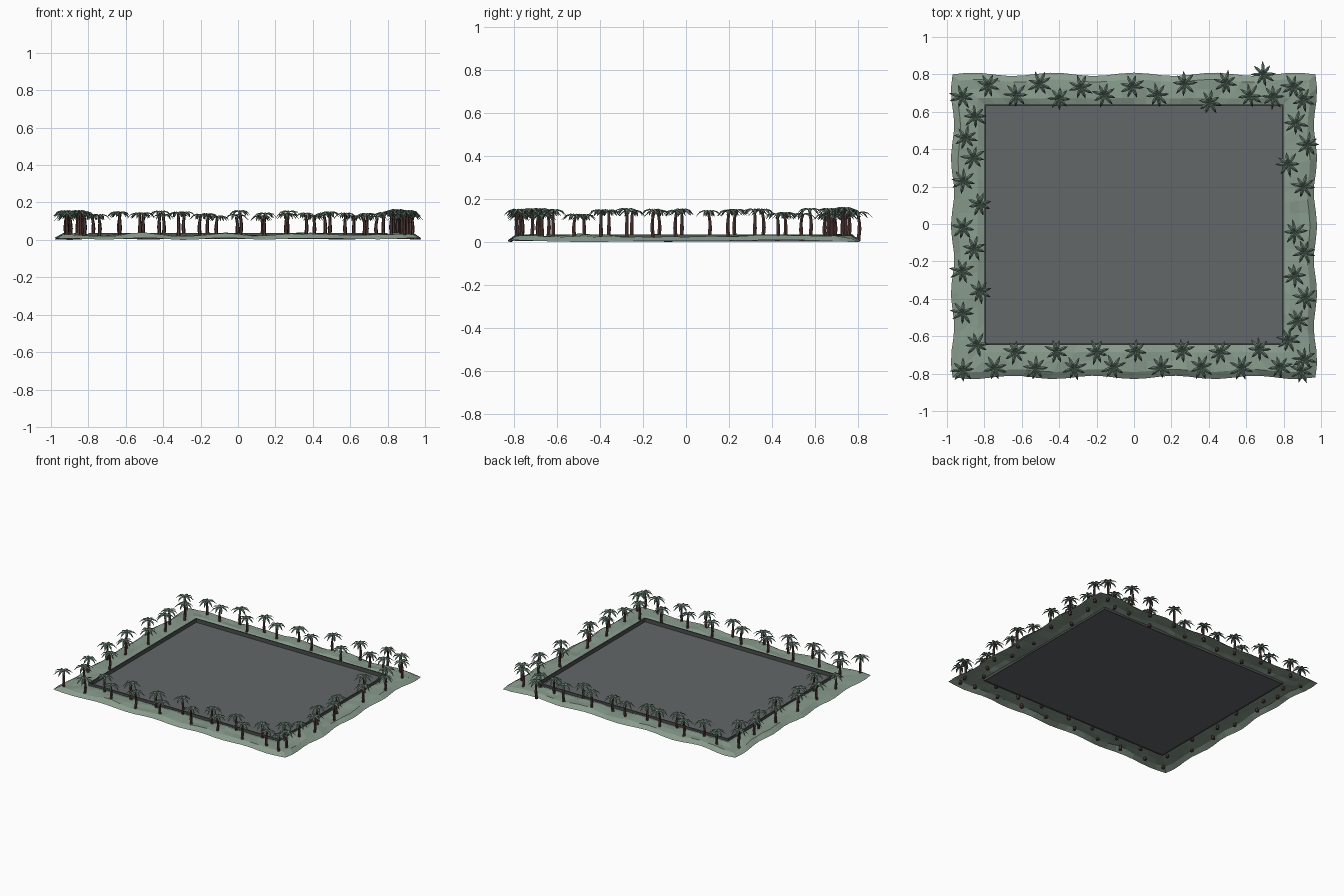
import bpy, bmesh, math, random
from mathutils import Vector

if "Cube" in bpy.data.objects:
    bpy.data.objects.remove(bpy.data.objects["Cube"])

random.seed(7)


def material(name, rgb):
    m = bpy.data.materials.new(name)
    m.diffuse_color = (*rgb, 1)
    m.use_nodes = True
    m.node_tree.nodes["Principled BSDF"].inputs["Base Color"].default_value = m.diffuse_color
    return m


GREEN = material("grey green ground", (0.25, 0.33, 0.265))
GREY = material("floor grey", (0.125, 0.135, 0.14))
DARK = material("wall dark grey", (0.075, 0.08, 0.08))
BROWN = material("trunk brown", (0.085, 0.045, 0.04))
LEAF = material("palm leaf green", (0.13, 0.2, 0.155))


def finish(bm, name, mats):
    me = bpy.data.meshes.new(name)
    bm.to_mesh(me)
    bm.free()
    for m in mats:
        me.materials.append(m)
    ob = bpy.data.objects.new(name, me)
    bpy.context.collection.objects.link(ob)
    return ob


X0, X1, Y0, Y1 = -0.79, 0.79, -0.64, 0.63        # inner rectangle
OX0, OX1, OY0, OY1 = -0.97, 0.97, -0.82, 0.80    # outer rectangle

# floor: one flat sheet
bm = bmesh.new()
bm.faces.new([bm.verts.new((x, y, 0.008)) for x, y in
              ((X0, Y0), (X1, Y0), (X1, Y1), (X0, Y1))])
finish(bm, "floor", [GREY])

# low wall round the floor
bm = bmesh.new()
T, H = 0.008, 0.036
for x0, x1, y0, y1 in ((X0 - T, X1 + T, Y0 - T, Y0), (X0 - T, X1 + T, Y1, Y1 + T),
                       (X0 - T, X0, Y0, Y1), (X1, X1 + T, Y0, Y1)):
    r = bmesh.ops.create_cube(bm, size=1)
    for v in r["verts"]:
        v.co = Vector(((x0 + x1) / 2 + v.co.x * (x1 - x0),
                       (y0 + y1) / 2 + v.co.y * (y1 - y0),
                       0.004 + (v.co.z + 0.5) * (H - 0.004)))
finish(bm, "low_wall", [DARK])


# bumpy ground ring with a wavy outer edge
def ground_height(x, y, t):
    bump = 0.5 + 0.3 * math.sin(13 * x + 5 * y) + 0.2 * math.sin(9 * y - 17 * x + 1)
    body = 0.018 + 0.020 * bump
    if t == 0:
        return 0.012 + 0.01 * bump
    if t == 1:
        return 0.012 * bump
    return body


bm = bmesh.new()
ROWS = (0, 0.25, 0.52, 0.8, 1)
inner = [Vector(p) for p in ((X0, Y0), (X1, Y0), (X1, Y1), (X0, Y1))]
outer = [Vector(p) for p in ((OX0, OY0), (OX1, OY0), (OX1, OY1), (OX0, OY1))]
normals = [Vector(n) for n in ((0, -1), (1, 0), (0, 1), (-1, 0))]
ring = []
for s in range(4):
    n = 26 if s % 2 == 0 else 22
    for i in range(n):
        f = i / n
        a = inner[s].lerp(inner[(s + 1) % 4], f)
        b = outer[s].lerp(outer[(s + 1) % 4], f)
        wave = 0.009 * math.sin(f * math.tau * 4.5) if i else 0
        column = []
        for t in ROWS:
            p = a.lerp(b, t) + normals[s] * wave * t
            z = ground_height(p.x, p.y, t)
            if 0 < t < 1:
                z += random.uniform(-0.005, 0.005)
            column.append(bm.verts.new((p.x, p.y, max(z, 0))))
        ring.append(column)
for i, c in enumerate(ring):
    d = ring[(i + 1) % len(ring)]
    for k in range(len(ROWS) - 1):
        bm.faces.new((c[k], c[k + 1], d[k + 1], d[k]))
finish(bm, "bumpy_ground", [GREEN])


# palm: curved tapered trunk and a crown of folded drooping leaves
def palm(bm, x, y, height):
    sides, prev = 6, None
    a0 = random.uniform(0, math.tau)
    lean = Vector((math.cos(a0), math.sin(a0), 0)) * 0.008
    top = Vector((x, y, height))
    for f, r in ((0, 0.013), (0.2, 0.0095), (0.45, 0.010), (0.7, 0.008), (1, 0.0075)):
        c = Vector((x, y, 0.006 + f * (height - 0.006))) + lean * math.sin(f * math.pi)
        cur = [bm.verts.new(c + Vector((r * math.cos(k * math.tau / sides),
                                        r * math.sin(k * math.tau / sides), 0)))
               for k in range(sides)]
        if prev:
            for k in range(sides):
                j = (k + 1) % sides
                bm.faces.new((prev[k], prev[j], cur[j], cur[k]))
        else:
            bm.faces.new(cur[::-1])
        prev = cur
    bm.faces.new(prev)

    count = 8
    for k in range(count):
        a = a0 + k * math.tau / count + random.uniform(-0.15, 0.15)
        out = Vector((math.cos(a), math.sin(a), 0))
        side = Vector((-out.y, out.x, 0))
        s = random.uniform(0.88, 1.08)
        last = None
        for r, z, w in ((0, 0.003, 0.003), (0.022, 0.013, 0.009),
                        (0.045, 0.006, 0.008), (0.066, -0.018, 0.0008)):
            mid = top + out * r * s + Vector((0, 0, z))
            drop = Vector((0, 0, -0.6 * w))
            cur = [bm.verts.new(mid - side * w + drop), bm.verts.new(mid),
                   bm.verts.new(mid + side * w + drop)]
            if last:
                for j in (0, 1):
                    face = bm.faces.new((last[j], cur[j], cur[j + 1], last[j + 1]))
                    face.material_index = 1
            last = cur


back = [(-.92, .68), (-.78, .74), (-.63, .69), (-.505, .75), (-.40, .67), (-.285, .73),
        (-.16, .69), (-.01, .735), (.125, .69), (.27, .75), (.405, .65), (.49, .755),
        (.62, .685), (.69, .80), (.745, .68), (.85, .735), (.905, .665)]
left = [(-.85, .575), (-.90, .46), (-.86, .355), (-.91, .23), (-.825, .105), (-.915, -.02),
        (-.855, -.13), (-.92, -.25), (-.825, -.36), (-.915, -.475), (-.84, -.645)]
front = [(-.915, -.78), (-.745, -.77), (-.635, -.685), (-.525, -.77), (-.415, -.68),
         (-.32, -.77), (-.20, -.685), (-.11, -.765), (.01, -.68), (.145, -.765),
         (.26, -.675), (.36, -.765), (.46, -.685), (.575, -.77), (.67, -.67),
         (.78, -.765), (.895, -.785), (.91, -.72)]
right = [(.865, .54), (.928, .425), (.825, .32), (.905, .20), (.86, -.045), (.91, -.15),
         (.86, -.275), (.915, -.395), (.875, -.515), (.825, -.62)]

for name, row in (("back", back), ("left", left), ("front", front), ("right", right)):
    bm = bmesh.new()
    for x, y in row:
        corner = abs(x) > 0.8 and abs(y) > 0.6
        palm(bm, x, y, random.uniform(0.138, 0.152) if corner else random.uniform(0.118, 0.148))
    finish(bm, name + "_palms", [BROWN, LEAF])
